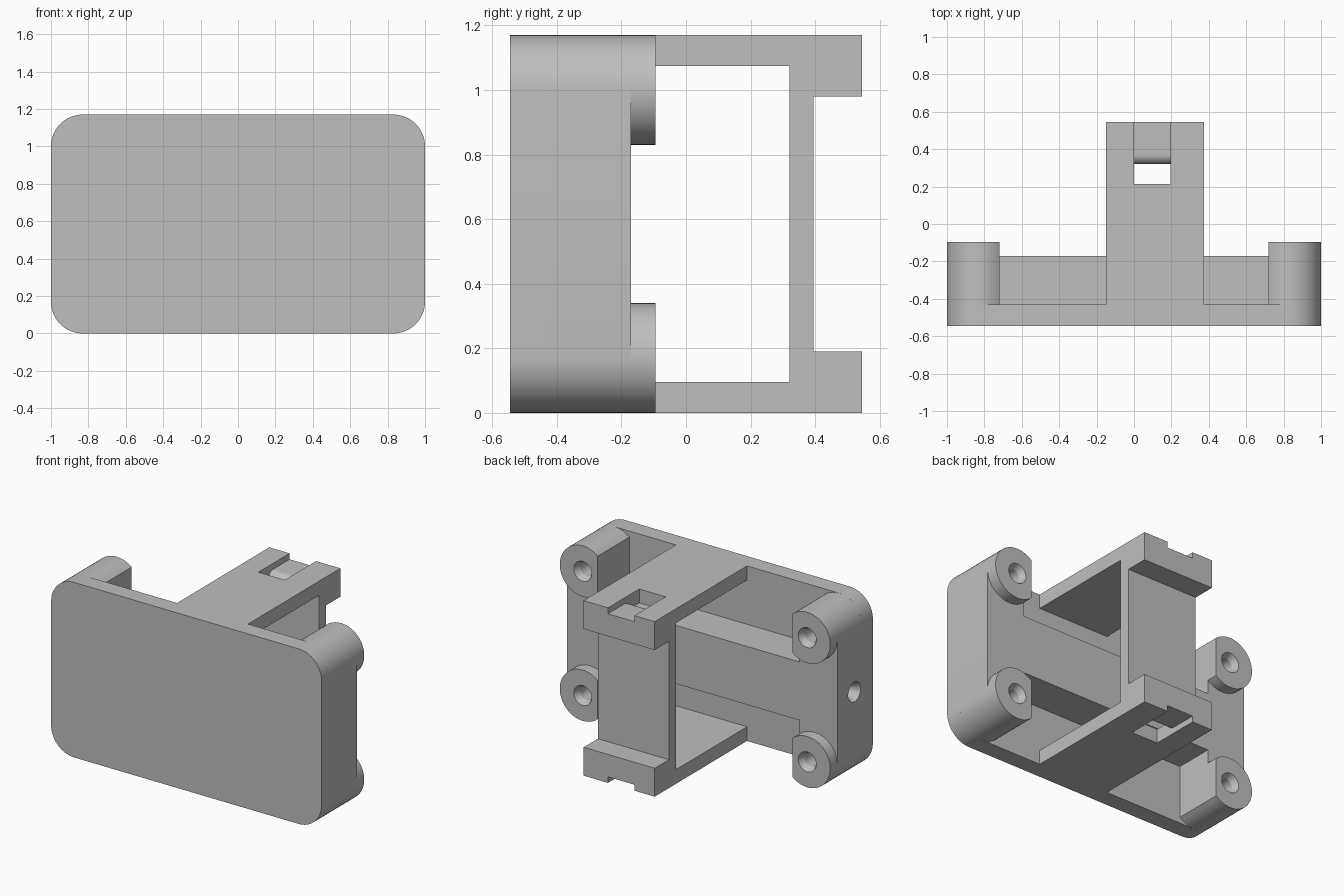
import bpy, bmesh
from math import radians, cos, sin, sqrt, acos
from mathutils import Matrix, Vector

if "Cube" in bpy.data.objects:
    bpy.data.objects.remove(bpy.data.objects["Cube"])

HEIGHT = 1.17
MID = HEIGHT / 2
RADIUS = 0.17                      # corner and boss radius
FRONT, PLATE_BACK, WALL_BACK, BOSS_BACK = -0.545, -0.43, -0.17, -0.095
INNER = 0.72                       # inner face of the side walls
BOSS_X, BOSS_Z = 1 - RADIUS, HEIGHT - RADIUS

grey = bpy.data.materials.new("plain_grey")
grey.use_nodes = True
colour = (0.52, 0.52, 0.52, 1)
grey.diffuse_color = colour
grey.node_tree.nodes["Principled BSDF"].inputs["Base Color"].default_value = colour


def finish(name, bm):
    bmesh.ops.recalc_face_normals(bm, faces=bm.faces[:])
    mesh = bpy.data.meshes.new(name)
    bm.to_mesh(mesh)
    bm.free()
    mesh.materials.append(grey)
    obj = bpy.data.objects.new(name, mesh)
    bpy.context.collection.objects.link(obj)
    return obj


def prism(name, outline, axis, start, end):
    """Extrude an (x, z) outline along y, or a (y, z) outline along x."""
    bm = bmesh.new()
    place = (lambda p: (p[0], start, p[1])) if axis == "y" else (lambda p: (start, p[0], p[1]))
    face = bm.faces.new([bm.verts.new(place(p)) for p in outline])
    new = bmesh.ops.extrude_face_region(bm, geom=[face])["geom"]
    shift = Vector((0, end - start, 0) if axis == "y" else (end - start, 0, 0))
    bmesh.ops.translate(bm, verts=[v for v in new if isinstance(v, bmesh.types.BMVert)], vec=shift)
    return finish(name, bm)


def arc(cx, cz, r, a, b, steps=16):
    angles = [radians(a + (b - a) * i / steps) for i in range(steps + 1)]
    return [(cx + r * cos(t), cz + r * sin(t)) for t in angles]


def flip(points, x=1, z=1):
    return [(px * x, pz if z > 0 else HEIGHT - pz) for px, pz in points]


def screw_hole(mouth, direction):
    """Cutter: blind bore with a countersunk mouth, sunk along direction."""
    bm = bmesh.new()
    turn = Vector(direction).to_track_quat("Z", "Y").to_matrix().to_4x4()
    base = Matrix.Translation(mouth) @ turn
    rings = [(0.076, -0.02), (0.046, 0.04), (0.046, 0.24)]
    loops = []
    for r, depth in rings:
        circle = bmesh.ops.create_circle(bm, segments=40, radius=r,
                                         matrix=base @ Matrix.Translation((0, 0, depth)))
        loops.append(circle["verts"])
    for lower, upper in zip(loops, loops[1:]):
        for i in range(len(lower)):
            j = (i + 1) % len(lower)
            bm.faces.new((lower[i], lower[j], upper[j], upper[i]))
    bm.faces.new(loops[0])
    bm.faces.new(loops[-1])
    cutter = finish("hole_cutter", bm)
    cutter.hide_render = True
    return cutter


def cut(obj, cutter):
    mod = obj.modifiers.new("cut", "BOOLEAN")
    mod.operation, mod.solver, mod.object = "DIFFERENCE", "EXACT", cutter
    bpy.context.view_layer.update()
    bpy.context.view_layer.objects.active = obj
    bpy.ops.object.modifier_apply(modifier=mod.name)


parts = []

# Front plate with rounded corners
corners = [(BOSS_X, BOSS_Z, 0), (-BOSS_X, BOSS_Z, 90),
           (-BOSS_X, RADIUS, 180), (BOSS_X, RADIUS, 270)]
outline = [p for x, z, a in corners for p in arc(x, z, RADIUS, a, a + 90)]
parts.append(prism("front_plate", outline, "y", FRONT, PLATE_BACK))

# Cross beam behind the plate
beam = [(-INNER, 0.39), (INNER, 0.39), (INNER, 0.78), (-INNER, 0.78)]
parts.append(prism("cross_beam", beam, "y", PLATE_BACK, WALL_BACK))

# Side walls, and the screw bosses standing on them
reach = 180 - acos((BOSS_X - INNER) / RADIUS) * 180 / 3.14159265
wall = arc(BOSS_X, BOSS_Z, RADIUS, reach, 0)
wall += arc(BOSS_X, RADIUS, RADIUS, 0, -reach)
boss = arc(BOSS_X, BOSS_Z, RADIUS, -reach, reach, 40)
for side, x in (("left", 1), ("right", -1)):
    side_wall = prism(side + "_wall", flip(wall, x), "y", PLATE_BACK, WALL_BACK)
    parts.append(side_wall)
    for level, z in (("upper", 1), ("lower", -1)):
        post = prism(f"{side}_{level}_boss", flip(boss, x, z), "y", WALL_BACK, BOSS_BACK)
        parts.append(post)
        mouth = (x * BOSS_X, BOSS_BACK, BOSS_Z if z > 0 else RADIUS)
        cutter = screw_hole(mouth, (0, -1, 0))
        cut(post, cutter)
        cut(side_wall, cutter)
        bpy.data.objects.remove(cutter)
    if side == "right":            # single hole in the outer face
        cutter = screw_hole((-1, -0.35, MID), (1, 0, 0))
        cut(side_wall, cutter)
        bpy.data.objects.remove(cutter)

# C-shaped rear bracket with thicker end blocks
half = [(PLATE_BACK, HEIGHT), (0.545, HEIGHT), (0.545, 0.98), (0.395, 0.98)]
inside = [(0.32, 0.095), (0.32, HEIGHT - 0.095)]
profile = half + flip(half, 1, -1)[::-1]
profile += [(PLATE_BACK, 0.095)] + inside + [(PLATE_BACK, HEIGHT - 0.095)]
bracket = prism("rear_bracket", profile, "x", -0.15, 0.375)
parts.append(bracket)

# Cable slots: opening, rounded lip and shallow groove, above and below
floor, lip = HEIGHT - 0.04, 0.05
slot = [(0.215, 1.3), (0.7, 1.3), (0.7, floor)]
slot += arc(0.32 + lip, floor - lip, lip, 90, 180, 10)
slot += [(0.32, 1.04), (0.215, 1.04)]
for z in (1, -1):
    cutter = prism("slot_cutter", flip(slot, 1, z), "x", 0.0, 0.195)
    cutter.hide_render = True
    cut(bracket, cutter)
    bpy.data.objects.remove(cutter)

# Smooth the round surfaces, keep the edges crisp
bpy.ops.object.select_all(action="DESELECT")
for part in parts:
    part.select_set(True)
bpy.context.view_layer.objects.active = parts[0]
bpy.ops.object.shade_smooth_by_angle(angle=radians(25))
